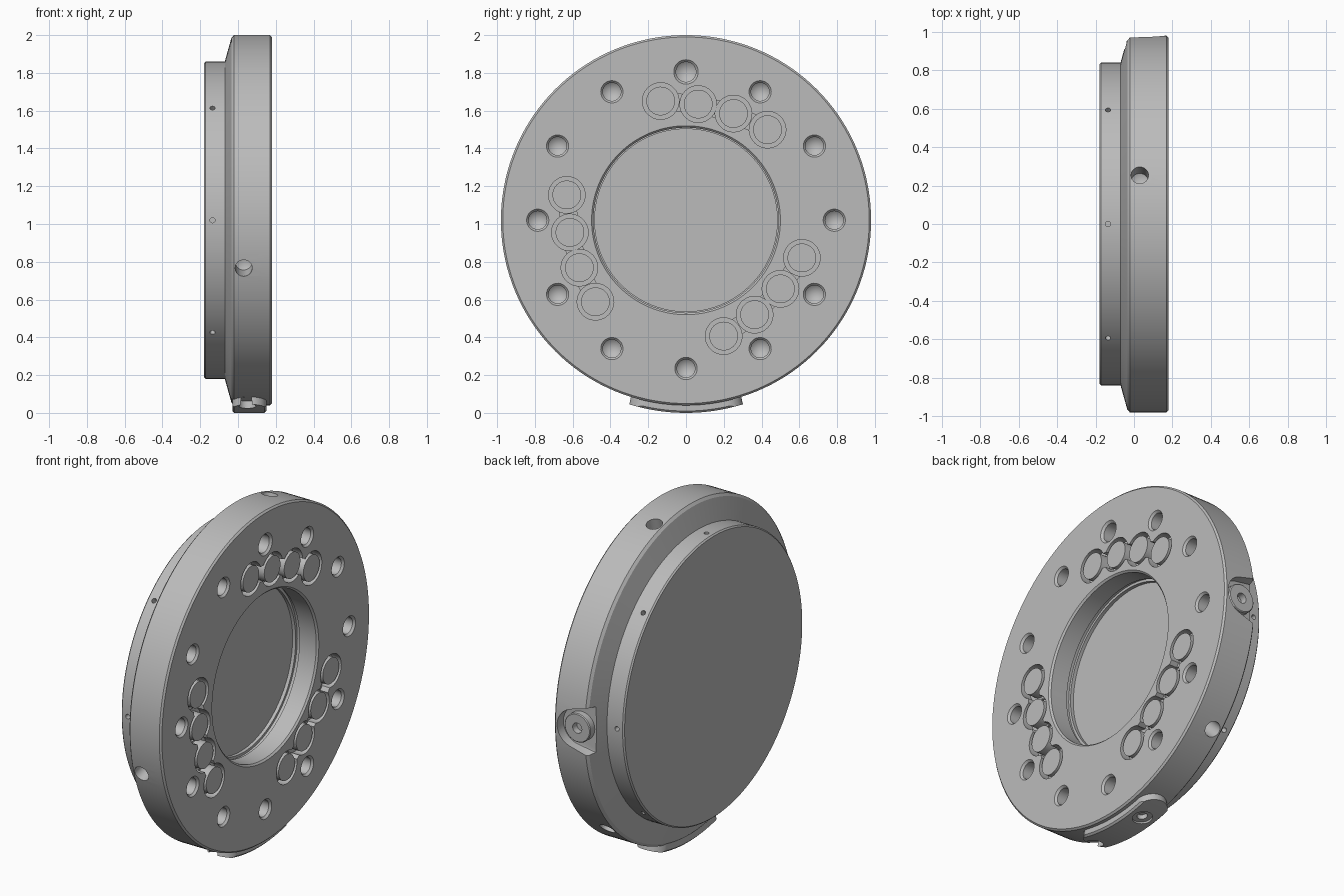
import bpy, bmesh
from math import radians, sin, cos, pi
from mathutils import Matrix, Vector

if "Cube" in bpy.data.objects:
    bpy.data.objects.remove(bpy.data.objects["Cube"])

AXIS_Z = 1.02     # height of the disc axis
FACE = 0.18       # x of the mounting face

metal = bpy.data.materials.new("plain_grey_metal")
metal.use_nodes = True
GREY = (0.5, 0.5, 0.5, 1)
metal.diffuse_color = GREY
metal.node_tree.nodes["Principled BSDF"].inputs["Base Color"].default_value = GREY


def radial(angle, x=0, r=0):
    """Frame whose z axis points outwards, angle in degrees from the top towards +y."""
    return (Matrix.Translation((0, 0, AXIS_Z)) @ Matrix.Rotation(radians(-angle), 4, 'X')
            @ Matrix.Translation((x, 0, r)))


def axial(angle, x, r):
    """Frame whose z axis points along +x."""
    return radial(angle, x, r) @ Matrix.Rotation(pi / 2, 4, 'Y')


def turn(bm, frame, profile, n=32):
    """Closed turned solid from (height, radius) points."""
    rings = []
    for h, r in profile:
        if r == 0:
            rings.append([bm.verts.new(frame @ Vector((0, 0, h)))] * n)
        else:
            rings.append([bm.verts.new(frame @ Vector((r * cos(2 * pi * i / n), r * sin(2 * pi * i / n), h)))
                          for i in range(n)])
    for a, b in zip(rings, rings[1:]):
        for i in range(n):
            j = (i + 1) % n
            bm.faces.new(dict.fromkeys((a[i], a[j], b[j], b[i])))
    for ring, r in ((rings[0], profile[0][1]), (rings[-1], profile[-1][1])):
        if r:
            bm.faces.new(ring)


def hull(bm, circles, low, high, n=32):
    """Convex prism around world-space circle frames given as (frame, radius)."""
    verts = [bm.verts.new(f @ Vector((r * cos(2 * pi * i / n), r * sin(2 * pi * i / n), h)))
             for f, r in circles for h in (low, high) for i in range(n)]
    bmesh.ops.convex_hull(bm, input=verts)
    bmesh.ops.dissolve_limit(bm, angle_limit=0.01, verts=[v for v in verts if v.is_valid],
                             edges=list({e for v in verts if v.is_valid for e in v.link_edges}))


def finish(name, bm):
    bmesh.ops.recalc_face_normals(bm, faces=bm.faces)
    mesh = bpy.data.meshes.new(name)
    bm.to_mesh(mesh)
    bm.free()
    mesh.materials.append(metal)
    ob = bpy.data.objects.new(name, mesh)
    bpy.context.collection.objects.link(ob)
    return ob


def activate(ob):
    bpy.ops.object.select_all(action='DESELECT')
    ob.select_set(True)
    bpy.context.view_layer.objects.active = ob


def boolean(ob, tool, operation):
    activate(ob)
    mod = ob.modifiers.new("cut", 'BOOLEAN')
    mod.operation, mod.solver, mod.object, mod.use_self = operation, 'EXACT', tool, True
    bpy.ops.object.modifier_apply(modifier=mod.name)
    bpy.data.objects.remove(tool)


def smooth(ob):
    activate(ob)
    bpy.ops.object.shade_smooth_by_angle(angle=radians(25))


# Main disc with stepped back, conical shoulder and blind bore
bm = bmesh.new()
turn(bm, axial(0, 0, 0), [
    (-0.18, 0.832), (-0.172, 0.84), (-0.07, 0.84), (-0.035, 0.965), (-0.022, 0.98),
    (0.17, 0.98), (FACE, 0.97), (FACE, 0.5), (0.17, 0.49), (0.06, 0.49), (0.06, 0.498),
    (0.04, 0.498), (0.04, 0.483), (0.02, 0.483)], 144)
body = finish("main_disc", bm)

# Cutters for every recess in the disc
bm = bmesh.new()
for i in range(12):                                     # countersunk bolt holes
    s = 1.1 if i == 0 else 1
    turn(bm, axial(i * 30, FACE, 0.785),
         [(-0.15, 0), (-0.11, 0.048 * s), (-0.012, 0.048 * s), (0, 0.059 * s), (0.02, 0.059 * s)])
contacts = [(-12, 0.645), (6, 0.618), (24, 0.618), (42, 0.645)]
for turn_by in (0, 120, 240):
    frames = [axial(a + turn_by, FACE, r) for a, r in contacts]
    for f in frames:                                    # contact pockets
        turn(bm, f, [(-0.06, 0.097), (0.02, 0.097)], 40)
    for a, b in zip(frames, frames[1:]):                # channels joining the pockets
        hull(bm, [(a, 0.045), (b, 0.045)], -0.05, 0.03)
    turn(bm, radial(15 + turn_by, 0.03, 0.98),          # rim holes
         [(-0.16, 0), (-0.13, 0.045), (0.05, 0.045)])
for i in range(8):                                      # pin holes in the back step
    turn(bm, radial(i * 45, -0.135, 0.84), [(-0.04, 0.014), (0.03, 0.014)], 16)
# flared notch in the side of the rim
hull(bm, [(radial(90, 0.045, 0.92), 0.115)] +
     [(radial(90 + s * 9, -0.14, 0.92), 0.01) for s in (-1, 1)], 0, 0.12)
boolean(body, finish("recess_cutter", bm), 'DIFFERENCE')
smooth(body)

# Round contacts standing in the pockets
bm = bmesh.new()
for turn_by in (0, 120, 240):
    for a, r in contacts:
        turn(bm, axial(a + turn_by, FACE, r), [(-0.07, 0.076), (0, 0.076)], 40)
smooth(finish("contact_pads", bm))

# Flanged fitting inside the side notch
bm = bmesh.new()
turn(bm, radial(90, 0.045, 0.92), [(-0.01, 0.085), (0.03, 0.085), (0.035, 0.08),
                                   (0.035, 0.03), (-0.005, 0.03)], 40)
smooth(finish("side_fitting", bm))

# Curved pad under the rim with two sockets
bm = bmesh.new()
turn(bm, axial(0, 0, 0), [(-0.03, 1.01), (-0.02, 1.02), (0.14, 1.02), (0.15, 1.01)], 144)
pad = finish("bottom_pad", bm)
bm = bmesh.new()
hull(bm, [(radial(168, 0.06, 0.95), 0.092), (radial(192, 0.06, 0.95), 0.092)], 0, 0.12)
boolean(pad, finish("pad_outline", bm), 'INTERSECT')
bm = bmesh.new()
turn(bm, radial(172, 0.06, 1.02), [(-0.04, 0.028), (-0.012, 0.028), (-0.012, 0.055), (0.03, 0.055)])
turn(bm, radial(195, 0.05, 1.02), [(-0.04, 0.045), (0.03, 0.045)])
boolean(pad, finish("socket_cutter", bm), 'DIFFERENCE')
smooth(pad)
